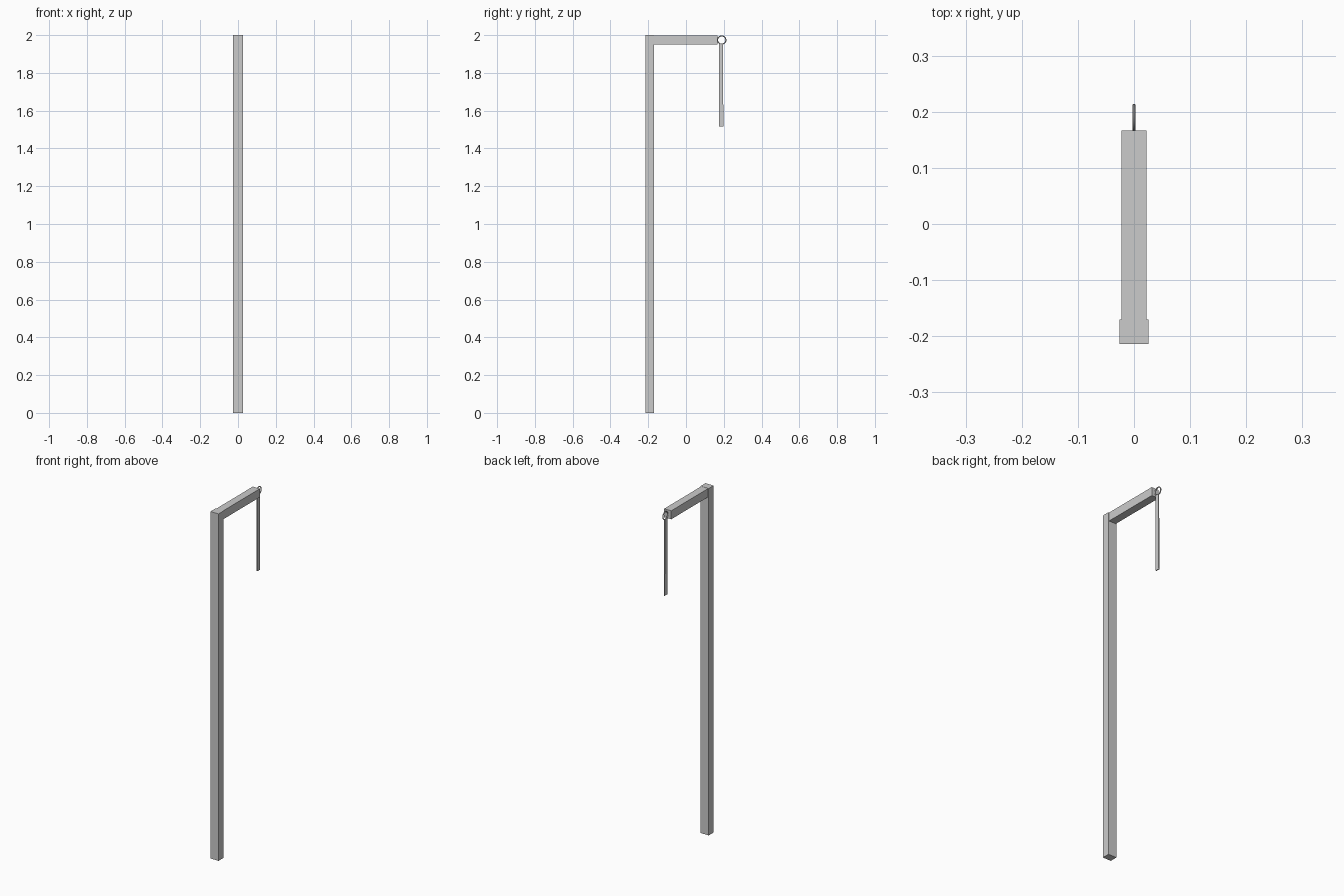
import bpy
import bmesh

if "Cube" in bpy.data.objects:
    bpy.data.objects.remove(bpy.data.objects["Cube"])


def box(name, lo, hi):
    """Axis-aligned box between two corners."""
    bm = bmesh.new()
    bmesh.ops.create_cube(bm, size=1)
    for v in bm.verts:
        v.co = [(a + b) / 2 + c * (b - a) for a, b, c in zip(lo, hi, v.co)]
    mesh = bpy.data.meshes.new(name)
    bm.to_mesh(mesh)
    bm.free()
    obj = bpy.data.objects.new(name, mesh)
    bpy.context.collection.objects.link(obj)
    return obj


# Upright post and horizontal arm
box("post", (-0.026, -0.214, 0), (0.026, -0.170, 2.0))
box("arm", (-0.0225, -0.170, 1.950), (0.0225, 0.167, 1.999))

# Ring at the end of the arm, standing in the y-z plane
bpy.ops.mesh.primitive_torus_add(
    location=(0, 0.189, 1.974), rotation=(0, 1.5708, 0),
    major_radius=0.022, minor_radius=0.003,
    major_segments=24, minor_segments=8)
ring = bpy.context.object
ring.name = "ring"
bpy.ops.object.shade_smooth_by_angle()

# Thin strap hanging from the ring, slightly wider at the bottom
strap = box("hanging_strap", (-0.0025, 0.174, 1.515), (0.0025, 0.198, 1.955))
for v in strap.data.vertices:
    if v.co.z > 1.7 and v.co.y > 0.18:
        v.co.y -= 0.003
